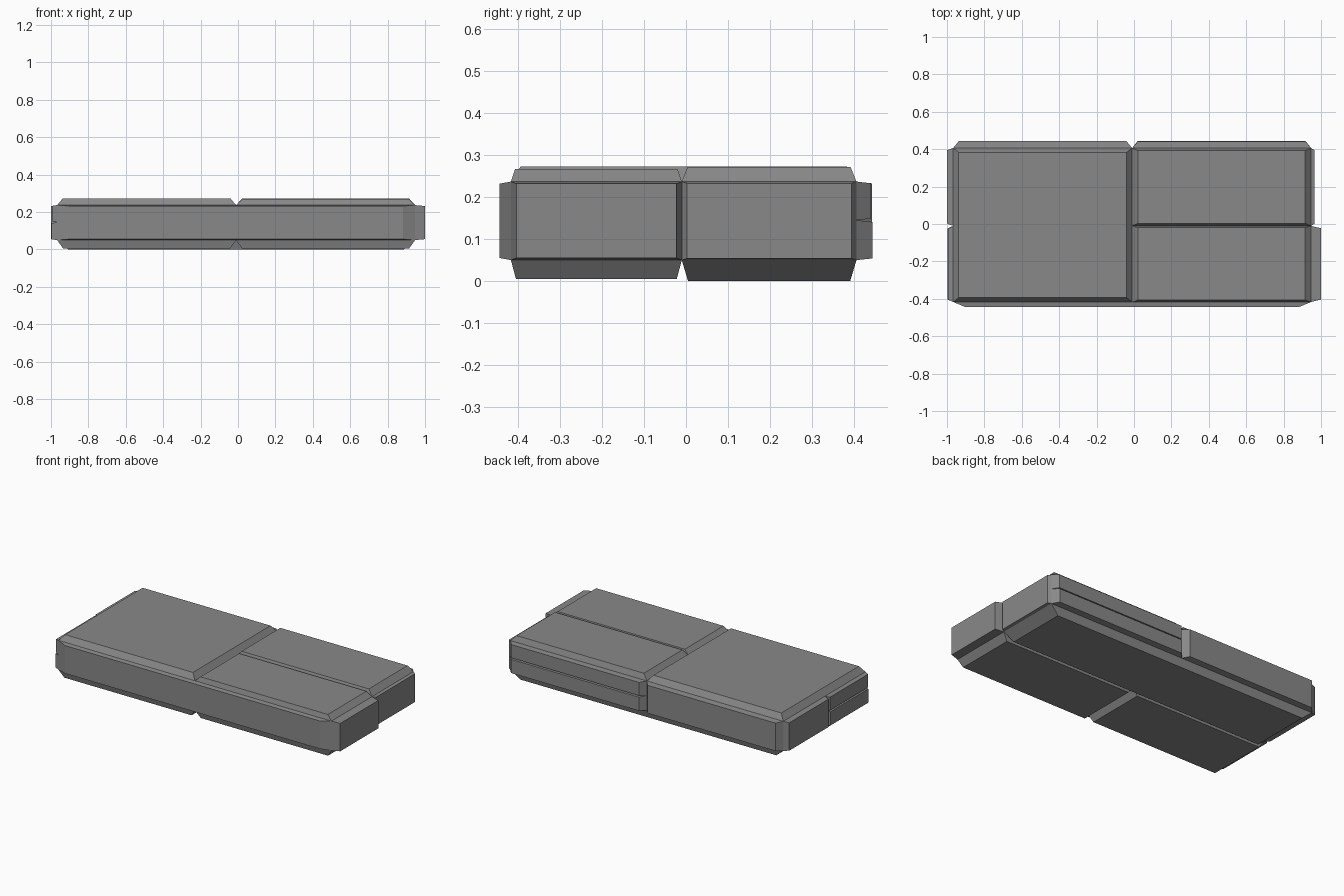
import bpy
import bmesh

cube = bpy.data.objects.get("Cube")
if cube:
    bpy.data.objects.remove(cube, do_unlink=True)

grey = bpy.data.materials.new("stone grey")
grey.use_nodes = True
COLOUR = (0.25, 0.25, 0.25, 1)
grey.diffuse_color = COLOUR
grey.node_tree.nodes["Principled BSDF"].inputs["Base Color"].default_value = COLOUR

# Core extents and the seams between plates
X0, XM, X1 = -0.967, -0.01, 0.947
Y0, YM, Y1 = -0.417, -0.01, 0.406
Z0, ZM, Z1 = 0.05, 0.145, 0.237
FULL_X, LEFT_HALF, RIGHT_HALF = (X0, X1), (XM, X1), (X0, XM)
FULL_Y, FRONT_HALF, BACK_HALF = (Y0, Y1), (Y0, YM), (YM, Y1)
FULL_Z, LOWER, UPPER = (Z0, Z1), (Z0, ZM), (ZM, Z1)


def plate(name, axis, base, outer, u, v, inset_u, inset_v):
    """Tapered slab along an axis: rectangle u by v at base, inset at outer."""
    bm = bmesh.new()
    for depth, du, dv in ((base, 0, 0), (outer, inset_u, inset_v)):
        for a in (u[0] + du, u[1] - du):
            for b in (v[0] + dv, v[1] - dv):
                co = [a, b]
                co.insert(axis, depth)
                bm.verts.new(co)
    bmesh.ops.convex_hull(bm, input=bm.verts[:])
    bmesh.ops.dissolve_limit(bm, angle_limit=0.001, verts=bm.verts[:], edges=bm.edges[:])
    bmesh.ops.recalc_face_normals(bm, faces=bm.faces[:])
    mesh = bpy.data.meshes.new(name)
    bm.to_mesh(mesh)
    bm.free()
    mesh.materials.append(grey)
    bpy.context.collection.objects.link(bpy.data.objects.new(name, mesh))


# Solid core
plate("core", 2, Z0, Z1, FULL_X, FULL_Y, 0, 0)

# Top: one large slab and two narrow ones
plate("top_right_slab", 2, Z1, 0.273, RIGHT_HALF, FULL_Y, 0.03, 0.023)
plate("top_left_front_slab", 2, Z1, 0.267, LEFT_HALF, FRONT_HALF, 0.032, 0.01)
plate("top_left_back_slab", 2, Z1, 0.272, LEFT_HALF, BACK_HALF, 0.032, 0.014)

# Bottom: one long slab at the back and two at the front
plate("bottom_back_slab", 2, Z0, 0, FULL_X, BACK_HALF, 0.06, 0.015)
plate("bottom_front_right_slab", 2, Z0, 0.005, RIGHT_HALF, FRONT_HALF, 0.032, 0.012)
plate("bottom_front_left_slab", 2, Z0, 0.005, LEFT_HALF, FRONT_HALF, 0.032, 0.012)

# Front: one long slab
plate("front_slab", 1, Y0, -0.444, FULL_X, FULL_Z, 0.065, 0.005)

# Back: one slab and two stacked strips
plate("back_right_slab", 1, Y1, 0.443, RIGHT_HALF, FULL_Z, 0.03, 0.005)
plate("back_left_lower_strip", 1, Y1, 0.444, LEFT_HALF, LOWER, 0.03, 0.004)
plate("back_left_upper_strip", 1, Y1, 0.441, LEFT_HALF, UPPER, 0.03, 0.004)

# Left end: a thick front slab and a thin back slab
plate("left_front_slab", 0, X1, 1.0, FRONT_HALF, FULL_Z, 0.013, 0.005)
plate("left_back_slab", 0, X1, 0.966, BACK_HALF, FULL_Z, 0.012, 0.004)

# Right end: a back slab and two stacked front strips
plate("right_back_slab", 0, X0, -1.0, BACK_HALF, FULL_Z, 0.012, 0.005)
plate("right_front_lower_strip", 0, X0, -0.996, FRONT_HALF, LOWER, 0.013, 0.004)
plate("right_front_upper_strip", 0, X0, -0.993, FRONT_HALF, UPPER, 0.013, 0.004)
